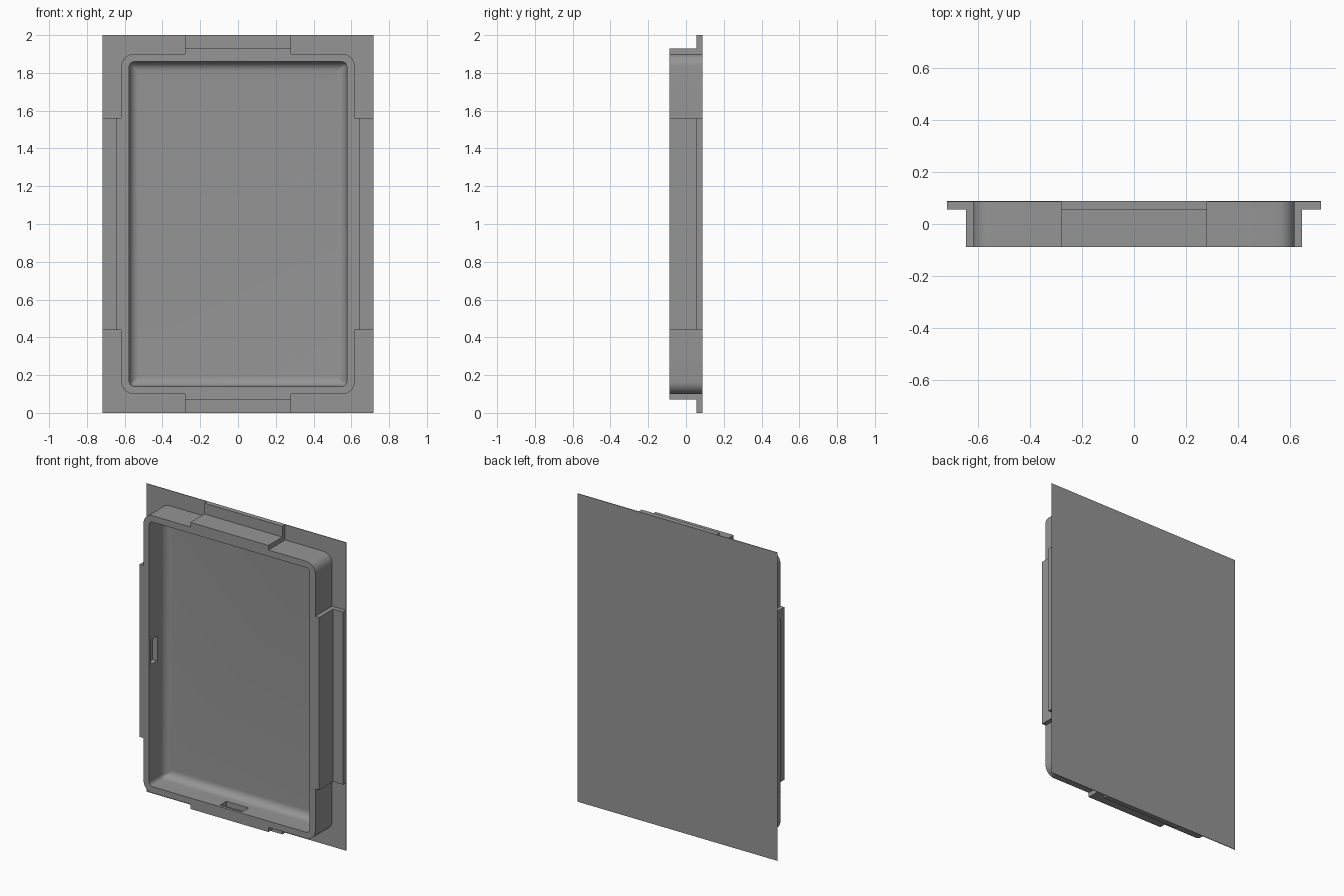
import bpy, bmesh, math

if "Cube" in bpy.data.objects:
    bpy.data.objects.remove(bpy.data.objects["Cube"])

FRONT, BACK, PLATE, FLOOR, MID = -0.088, 0.088, 0.084, 0.08, 1.0

grey = bpy.data.materials.new("plain grey")
grey.diffuse_color = (0.3, 0.3, 0.3, 1)
grey.use_nodes = True
grey.node_tree.nodes["Principled BSDF"].inputs["Base Color"].default_value = grey.diffuse_color


def finish(bm, name):
    bmesh.ops.recalc_face_normals(bm, faces=bm.faces)
    mesh = bpy.data.meshes.new(name)
    bm.to_mesh(mesh)
    bm.free()
    mesh.materials.append(grey)
    ob = bpy.data.objects.new(name, mesh)
    bpy.context.collection.objects.link(ob)
    return ob


def box(name, x0, x1, y0, y1, z0, z1):
    bm = bmesh.new()
    bmesh.ops.create_cube(bm, size=1)
    for v in bm.verts:
        v.co.x = x1 if v.co.x > 0 else x0
        v.co.y = y1 if v.co.y > 0 else y0
        v.co.z = z1 if v.co.z > 0 else z0
    return finish(bm, name)


def rounded_ring(bm, hx, hz, r, y, n=8):
    """Ring of vertices around a rounded rectangle facing the front."""
    ring = []
    for q, (sx, sz) in enumerate([(1, 1), (-1, 1), (-1, -1), (1, -1)]):
        for i in range(n + 1):
            a = math.pi / 2 * (q + i / n)
            ring.append(bm.verts.new((sx * (hx - r) + r * math.cos(a), y,
                                      MID + sz * (hz - r) + r * math.sin(a))))
    return ring


def combine(target, other, operation):
    mod = target.modifiers.new(operation, 'BOOLEAN')
    mod.operation, mod.solver, mod.object = operation, 'EXACT', other
    bpy.context.view_layer.objects.active = target
    bpy.ops.object.modifier_apply(modifier=mod.name)
    bpy.data.objects.remove(other)


# Tray: rounded outer wall, front rim, inner wall and a fillet into the floor
bm = bmesh.new()
sections = [(0.617, 0.9, 0.065, PLATE + 0.002), (0.617, 0.9, 0.065, FRONT),
            (0.576, 0.859, 0.025, FRONT)]
fillet = 0.05
for i in range(9):
    a = math.pi / 2 * i / 8
    d = fillet * (1 - math.cos(a))
    sections.append((0.576 - d, 0.859 - d, max(0.025 - d, 0.002),
                     FLOOR - fillet + fillet * math.sin(a)))
rings = [rounded_ring(bm, *s) for s in sections]
for a, b in zip(rings, rings[1:]):
    for i in range(len(a)):
        j = (i + 1) % len(a)
        bm.faces.new((a[i], a[j], b[j], b[i]))
bm.faces.new(rings[0])
bm.faces.new(rings[-1])
tray = finish(bm, "tray")

# Thin back plate
combine(tray, box("back_plate", -0.717, 0.717, PLATE, BACK, 0, 2), 'UNION')

# Raised wall pads, flange tabs and blind slots on the four sides
for s in (-1, 1):
    def side(name, a, b, y0, y1, half):
        lo, hi = sorted((s * a, s * b))
        return box(name, lo, hi, y0, y1, MID - half, MID + half)

    def end(name, a, b, y0, y1, half):
        lo, hi = sorted((MID + s * a, MID + s * b))
        return box(name, -half, half, y0, y1, lo, hi)

    combine(tray, side("side_pad", 0.6, 0.645, FRONT, BACK, 0.56), 'UNION')
    combine(tray, side("side_tab", 0.6, 0.717, 0.055, BACK, 0.56), 'UNION')
    combine(tray, end("end_pad", 0.88, 0.93, FRONT, BACK, 0.28), 'UNION')
    combine(tray, end("end_tab", 0.88, 1.0, 0.055, BACK, 0.28), 'UNION')
    combine(tray, side("side_slot", 0.55, 0.61, -0.07, -0.005, 0.08), 'DIFFERENCE')
    combine(tray, end("end_slot", 0.83, 0.893, -0.07, -0.005, 0.08), 'DIFFERENCE')

# Smooth the rounded corners and fillet, keep hard edges
bpy.ops.object.select_all(action='DESELECT')
tray.select_set(True)
bpy.context.view_layer.objects.active = tray
bpy.ops.object.shade_smooth_by_angle(angle=math.radians(30))
